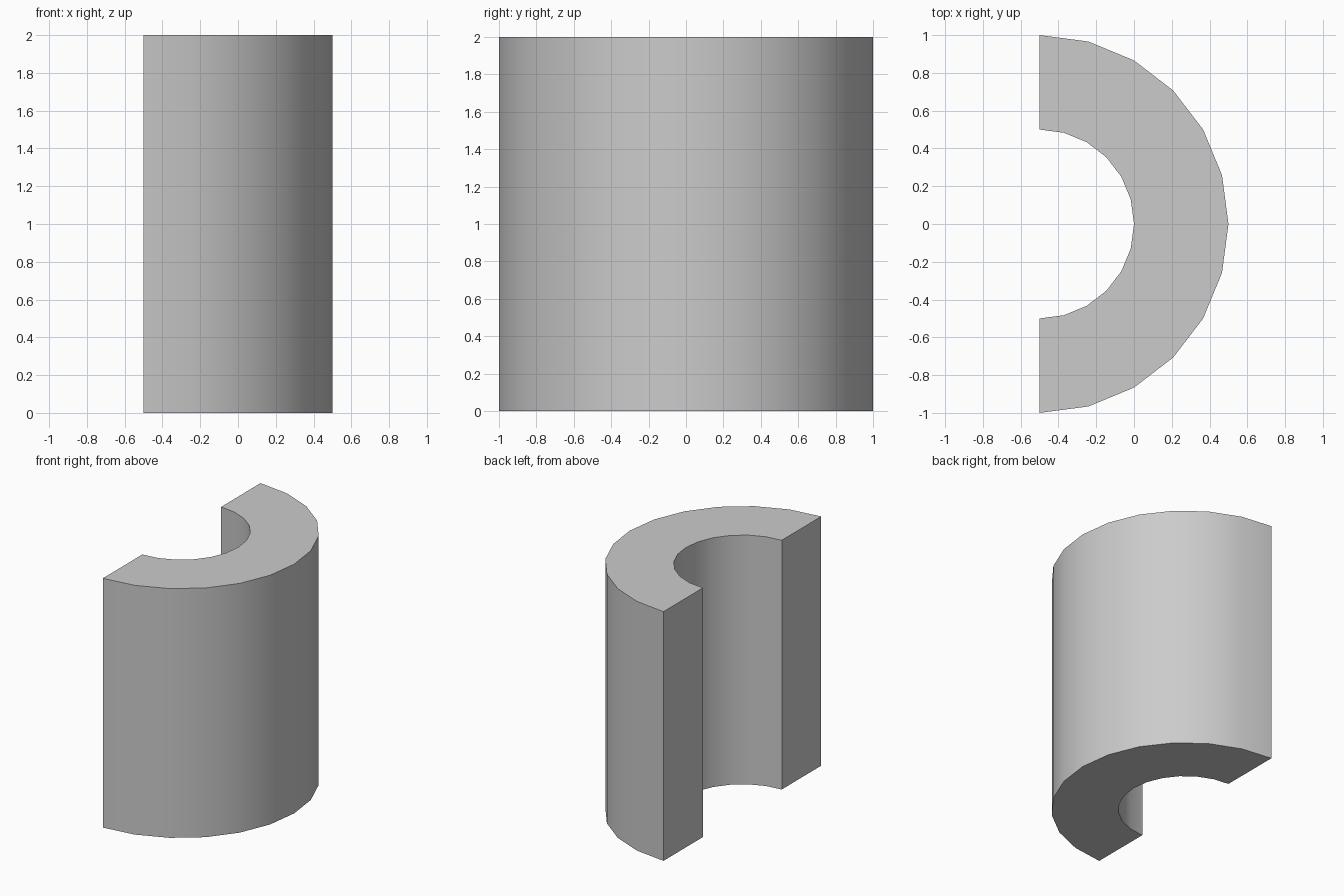
import bpy, bmesh
from math import cos, sin, pi, radians

if "Cube" in bpy.data.objects:
    bpy.data.objects.remove(bpy.data.objects["Cube"])

SEGMENTS = 12
OUTER, INNER, HEIGHT = 1.0, 0.5, 2.0
CENTRE_X = -0.5

bm = bmesh.new()

# Rectangular cross-section repeated around a half turn
rings = []
for i in range(SEGMENTS + 1):
    a = -pi / 2 + pi * i / SEGMENTS
    rings.append([bm.verts.new((CENTRE_X + r * cos(a), r * sin(a), z))
                  for r, z in ((INNER, 0), (OUTER, 0), (OUTER, HEIGHT), (INNER, HEIGHT))])

# Walls, top and bottom
for p, q in zip(rings, rings[1:]):
    for k in range(4):
        n = (k + 1) % 4
        bm.faces.new((p[k], p[n], q[n], q[k]))

# Flat cut ends
bm.faces.new(rings[0])
bm.faces.new(rings[-1])
bmesh.ops.recalc_face_normals(bm, faces=bm.faces)

mesh = bpy.data.meshes.new("half_pipe")
bm.to_mesh(mesh)
bm.free()
half_pipe = bpy.data.objects.new("half_pipe", mesh)
bpy.context.collection.objects.link(half_pipe)

# Smooth curved walls, sharp rims
bpy.context.view_layer.objects.active = half_pipe
half_pipe.select_set(True)
bpy.ops.object.shade_smooth_by_angle(angle=radians(30))
